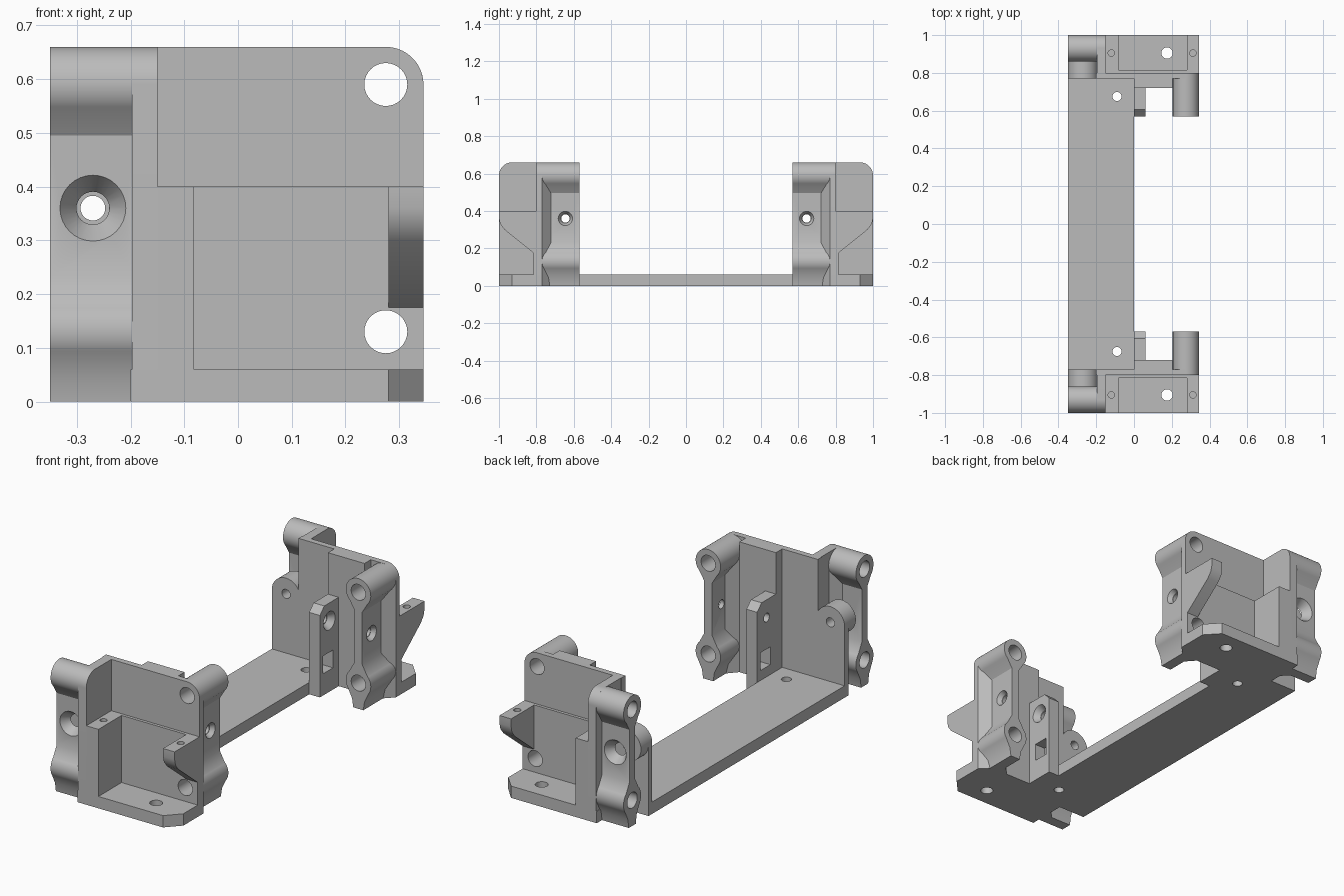
import bpy, bmesh
from math import sin, cos, radians, pi
from mathutils import Vector

if "Cube" in bpy.data.objects:
    bpy.data.objects.remove(bpy.data.objects["Cube"])

GREY = (0.5, 0.5, 0.5, 1)
grey = bpy.data.materials.new("plain grey")
grey.use_nodes = True
grey.diffuse_color = GREY
grey.node_tree.nodes["Principled BSDF"].inputs["Base Color"].default_value = GREY

TOP, LOW, RAD, H = 0.59, 0.13, 0.07, 0.66   # boss heights, boss radius, full height


def place(axis, u, v, w):
    return {"x": (w, u, v), "y": (u, w, v), "z": (u, v, w)}[axis]


def arc(cu, cv, r, a0, a1, n=16):
    return [(cu + r * cos(radians(a0 + (a1 - a0) * i / n)),
             cv + r * sin(radians(a0 + (a1 - a0) * i / n))) for i in range(n + 1)]


def loft(name, axis, lower, upper, a, b):
    """Solid between two matching outlines at a and b along an axis."""
    bm = bmesh.new()
    ends = [[bm.verts.new(place(axis, u, v, w)) for u, v in pts]
            for pts, w in ((lower, a), (upper, b))]
    n = len(lower)
    for ring in ends:
        bm.faces.new(ring)
    for i in range(n):
        j = (i + 1) % n
        bm.faces.new((ends[0][i], ends[0][j], ends[1][j], ends[1][i]))
    bmesh.ops.recalc_face_normals(bm, faces=bm.faces)
    me = bpy.data.meshes.new(name)
    bm.to_mesh(me)
    bm.free()
    me.materials.append(grey)
    ob = bpy.data.objects.new(name, me)
    bpy.context.collection.objects.link(ob)
    return ob


def rect(u0, u1, v0, v1):
    return [(u0, v0), (u1, v0), (u1, v1), (u0, v1)]


cutters = []


def hole(axis, u, v, r, a, b, r2=None):
    """Round or conical cutter."""
    c1 = arc(u, v, r, 0, 360, 32)[:-1]
    c2 = arc(u, v, r2 or r, 0, 360, 32)[:-1]
    ob = loft("cutter", axis, c1, c2, a, b)
    ob.hide_render = True
    cutters.append(ob)
    return ob


def part(name, axis, pts, a, b, cuts=(), mirror=True):
    """Extruded outline, drilled, then mirrored to the other end."""
    ob = loft(name, axis, pts, pts, a, b)
    for c in cuts:
        m = ob.modifiers.new("cut", "BOOLEAN")
        m.object, m.operation, m.solver = c, "DIFFERENCE", "EXACT"
    if mirror:
        m = ob.modifiers.new("mirror", "MIRROR")
        m.use_axis = (False, True, False)
        m.use_mirror_merge = False
    bpy.context.view_layer.update()
    me = bpy.data.meshes.new_from_object(
        ob.evaluated_get(bpy.context.evaluated_depsgraph_get()))
    ob.modifiers.clear()
    ob.data = me
    bpy.ops.object.select_all(action="DESELECT")
    ob.select_set(True)
    bpy.context.view_layer.objects.active = ob
    bpy.ops.object.shade_smooth_by_angle(angle=radians(30))
    return ob


def ear_outline(c):
    """Two round bosses joined by a thin web, with a narrow foot."""
    side = (arc(0, TOP, RAD, 90, -45) + [(0.022, 0.495), (0.022, 0.23)]
            + arc(0, LOW, RAD, 45, -35) + [(0.035, 0.045), (0.028, 0)])
    return [(c + u, v) for u, v in side] + [(c - u, v) for u, v in reversed(side[1:])]


# drilled holes
cross_holes = [hole("y", 0.275, z, 0.04, -1.1, -0.5) for z in (TOP, LOW)]
side_holes = [hole("x", -0.93, z, 0.04, -0.4, -0.21) for z in (TOP, LOW)]
lug_hole = hole("y", -0.27, 0.36, 0.023, -1.1, -0.7)
lug_sink = hole("y", -0.27, 0.36, 0.062, -0.953, -0.9, 0.025)
axle_hole = hole("x", -0.645, 0.36, 0.022, -0.1, 0.4)
ear_sink = hole("x", -0.645, 0.36, 0.025, 0.275, 0.30, 0.04)
tab_sink = hole("x", -0.645, 0.36, 0.025, 0.03, 0.065, 0.05)
floor_hole = hole("z", 0.175, -0.905, 0.03, -0.1, 0.1)
screw_holes = [hole("z", x, -0.905, 0.017, 0.3, 0.5) for x in (-0.12, 0.312)]
plate_holes = [hole("z", -0.09, y, 0.024, -0.1, 0.1) for y in (-0.675, 0.675)]
window = loft("cutter", "x", *[rect(-0.675, -0.595, 0.11, 0.2)] * 2, -0.1, 0.2)
cutters.append(window)

# long base and end floors
part("base_plate", "z", rect(-0.35, 0, -0.8, 0.8), 0, 0.06, plate_holes, mirror=False)
part("end_floor", "z", [(-0.2, -1), (0.28, -1), (0.345, -0.93), (0.345, -0.77),
                        (-0.2, -0.77)], 0, 0.06, [floor_hole])

# end walls: tall rounded sheet, thicker inner panel, thicker lower front
part("end_wall", "y", [(-0.2, 0), (0.345, 0)] + arc(0.275, TOP, RAD, 0, 90)
     + [(-0.2, H)], -0.8, -0.77, cross_holes)
part("inner_wall_panel", "y", rect(0, 0.205, 0, H), -0.78, -0.72)
part("lower_wall_panel", "y", rect(-0.15, 0.345, 0, 0.4), -0.815, -0.79, cross_holes)

# pocket sides
part("corner_column", "x", [(-0.77, H)] + arc(-0.93, TOP, RAD, 90, 180)
     + [(-1, 0), (-0.77, 0)], -0.197, -0.15)
part("pocket_side", "x", rect(-1, -0.79, 0, 0.4), -0.16, -0.082, screw_holes)
part("screw_arm", "x", [(-0.8, 0.4), (-1, 0.4), (-1, 0.36), (-0.993, 0.33),
                        (-0.97, 0.3), (-0.815, 0.175), (-0.8, 0.175)],
     0.28, 0.345, screw_holes)

# ears with bosses, and the sloped roots that join them to the walls
part("cross_ear", "y", ear_outline(0.275), -0.78, -0.57,
     cross_holes + [axle_hole, ear_sink])
part("cross_ear_root", "z", [(0.345, -0.77), (0.295, -0.72), (0.25, -0.67),
                             (0.205, -0.72), (0.205, -0.77)], 0, TOP, cross_holes)
part("side_ear", "x", ear_outline(-0.93), -0.35, -0.19,
     side_holes + [lug_hole, lug_sink])
part("side_ear_root", "z", [(-0.195, -0.86), (-0.24, -0.908), (-0.195, -0.92)], 0, TOP)

# rounded lug wall, its standoff, and the upright tab
part("lug_wall", "y", [(-0.35, 0), (-0.19, 0)] + arc(-0.27, 0.36, 0.08, 0, 180),
     -0.8, -0.77, [lug_hole])
part("lug_standoff", "y", arc(-0.27, 0.36, 0.08, 0, 360, 32)[:-1], -0.86, -0.79,
     [lug_hole])
part("upright_tab", "x", [(-0.73, 0), (-0.57, 0), (-0.57, 0.415), (-0.605, 0.45),
                          (-0.73, 0.45)], 0, 0.06, [axle_hole, tab_sink, window])

for c in cutters:
    bpy.data.objects.remove(c)
